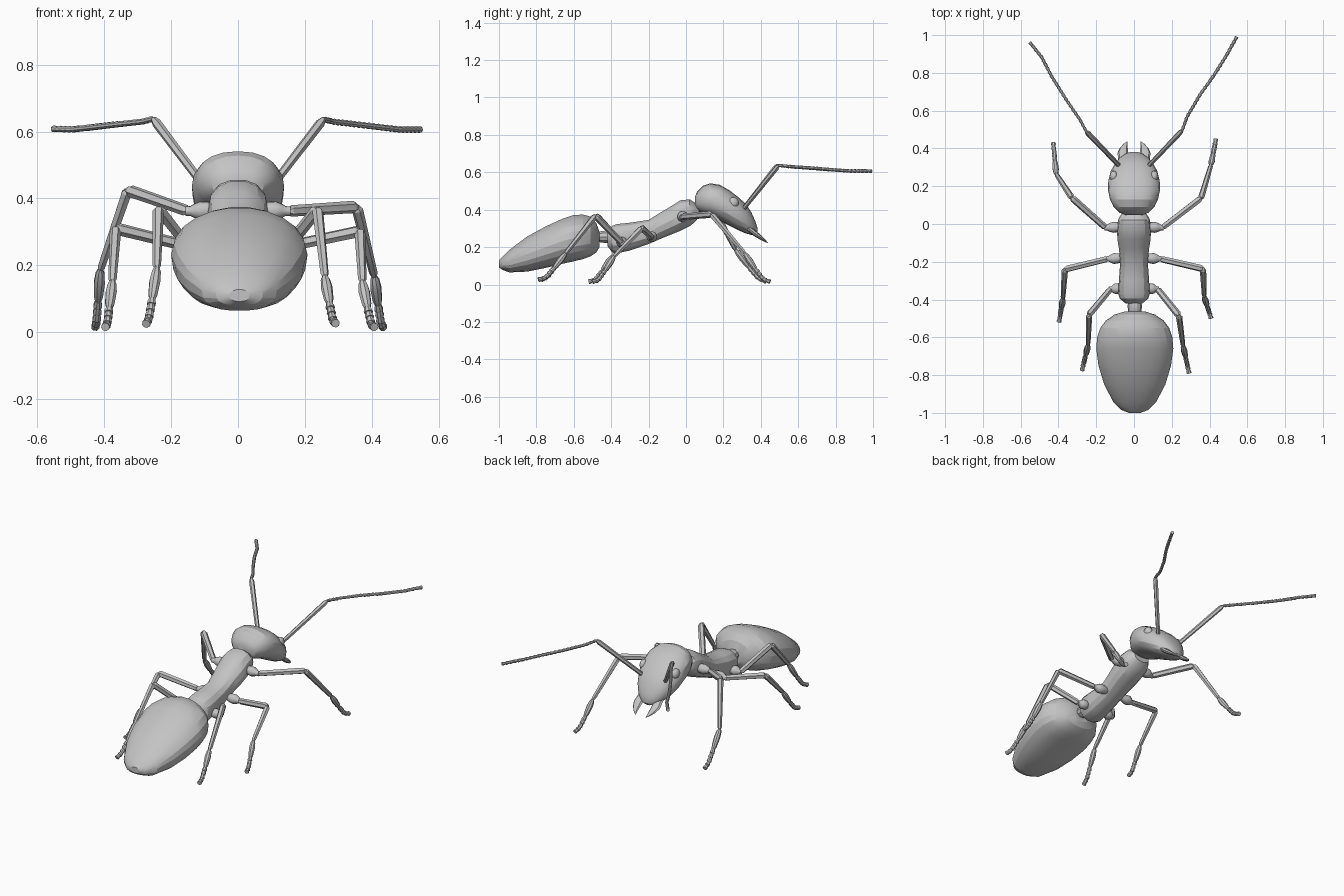
import bpy, bmesh, math
from mathutils import Vector

if "Cube" in bpy.data.objects:
    bpy.data.objects.remove(bpy.data.objects["Cube"])

shell = bpy.data.materials.new("shell_grey")
shell.diffuse_color = (0.55, 0.55, 0.55, 1)
shell.use_nodes = True
shell.node_tree.nodes["Principled BSDF"].inputs["Base Color"].default_value = shell.diffuse_color


def finish(bm, name, angle=25):
    """Turn a bmesh into a named, shaded object."""
    bmesh.ops.recalc_face_normals(bm, faces=bm.faces)
    me = bpy.data.meshes.new(name)
    bm.to_mesh(me)
    bm.free()
    me.materials.append(shell)
    ob = bpy.data.objects.new(name, me)
    bpy.context.collection.objects.link(ob)
    bpy.ops.object.select_all(action='DESELECT')
    ob.select_set(True)
    bpy.context.view_layer.objects.active = ob
    bpy.ops.object.shade_smooth_by_angle(angle=math.radians(angle))
    return ob


def skin(name, rings, angle=25):
    """Bridge a list of point rings and cap both ends."""
    bm = bmesh.new()
    rows = [[bm.verts.new(p) for p in r] for r in rings]
    n = len(rows[0])
    for a, b in zip(rows, rows[1:]):
        for i in range(n):
            j = (i + 1) % n
            bm.faces.new((a[i], a[j], b[j], b[i]))
    bm.faces.new(rows[0])
    bm.faces.new(rows[-1])
    return finish(bm, name, angle)


def power(v, e):
    return math.copysign(abs(v) ** e, v)


def body(name, stations, x0=0.0, sides=20, angle=25, top=1.0, low=1.0):
    """Loft upright sections (y, bottom, top, half width); exponents below 1 square them off."""
    rings = []
    for y, lo, hi, w in stations:
        ring = []
        for i in range(sides):
            t = 2 * math.pi * i / sides
            e = top if math.sin(t) > 0 else low
            ring.append((x0 + w * power(math.cos(t), e), y,
                         (lo + hi) / 2 + (hi - lo) / 2 * power(math.sin(t), e)))
        rings.append(ring)
    return skin(name, rings, angle)


def tube(name, pts, radii, sides=8, ridge=1.0, angle=25):
    """Sweep a round or ridged section along a path."""
    pts = [Vector(p) for p in pts]
    u = Vector((0.31, 0.2, 0.93))
    rings = []
    for k, (p, r) in enumerate(zip(pts, radii)):
        t = (pts[min(k + 1, len(pts) - 1)] - pts[max(k - 1, 0)]).normalized()
        u = (u - t * u.dot(t)).normalized()
        v = t.cross(u)
        ring = []
        for i in range(sides):
            a = 2 * math.pi * i / sides
            rr = r * (ridge if i % 2 else 1)
            ring.append(p + (u * math.cos(a) + v * math.sin(a)) * rr)
        rings.append(ring)
    return skin(name, rings, angle)


def along(pts, s):
    """Point at fraction s of a polyline."""
    pts = [Vector(p) for p in pts]
    lens = [(b - a).length for a, b in zip(pts, pts[1:])]
    d = s * sum(lens)
    for a, b, l in zip(pts, pts[1:], lens):
        if d <= l:
            return a.lerp(b, d / l)
        d -= l
    return pts[-1]


def beads(name, pts, count, r0, r1, pinch=0.7):
    """Chain of short flared segments."""
    path, radii = [], []
    for i in range(count):
        r = r0 + (r1 - r0) * i / max(count - 1, 1)
        for f, k in ((0.0, pinch), (0.75, 1.0), (0.97, 0.95)):
            path.append(along(pts, (i + f) / count))
            radii.append(r * k)
    return tube(name, path, radii, sides=8)


def limb(name, a, b, r0, r1):
    """Ridged leg segment with rounded-off ends."""
    a, b = Vector(a), Vector(b)
    tube(name, [a.lerp(b, f) for f in (0, 0.04, 0.5, 0.95, 1)],
         [r0 * 0.6, r0, (r0 + r1) / 2, r1, r1 * 0.6], sides=12, ridge=0.82)


def ball(name, centre, size):
    bm = bmesh.new()
    bmesh.ops.create_uvsphere(bm, u_segments=12, v_segments=8, radius=1)
    for v in bm.verts:
        v.co = Vector(centre) + Vector([c * s for c, s in zip(v.co, size)])
    return finish(bm, name, 40)


# Abdomen, waist, thorax and head
body("abdomen", [(-1.0, .092, .128, .03), (-.985, .08, .145, .07), (-.945, .064, .185, .112),
                 (-.85, .068, .257, .162), (-.75, .088, .312, .192), (-.66, .11, .353, .204),
                 (-.6, .123, .373, .199), (-.55, .135, .375, .182), (-.51, .15, .364, .152),
                 (-.48, .17, .33, .108), (-.462, .2, .28, .05)], x0=.004, sides=22, angle=18,
     low=.8)
body("waist", [(-.49, .235, .27, .025), (-.465, .225, .285, .036), (-.43, .22, .29, .038),
               (-.39, .22, .28, .03)], x0=.004, sides=10)
body("thorax", [(-.42, .205, .285, .045), (-.395, .17, .315, .075), (-.37, .165, .325, .084),
                (-.3, .18, .332, .08), (-.2, .215, .347, .073), (-.13, .245, .39, .08),
                (-.08, .265, .42, .088), (-.03, .285, .452, .09), (.02, .31, .457, .085),
                (.045, .33, .44, .072), (.07, .36, .42, .05)], sides=14, top=.9, low=.9)
body("head", [(.048, .42, .47, .045), (.06, .395, .497, .078), (.09, .378, .528, .108),
              (.13, .367, .541, .127), (.18, .342, .533, .138), (.23, .315, .505, .136),
              (.28, .29, .467, .123), (.32, .273, .43, .102), (.35, .265, .385, .077),
              (.372, .266, .335, .045), (.381, .278, .308, .02)], sides=20, top=.9, low=.85)

for s, side in ((1, "right"), (-1, "left")):
    # Eyes
    ball("eye_" + side, (s * .107, .252, .437), (.022, .03, .03))
    # Curved pointed jaws
    outline = [(.058, .32, .31), (.056, .35, .288), (.06, .375, .268), (.055, .40, .25),
               (.046, .422, .234), (.035, .437, .222)]
    rings = []
    for (x, y, z), w in zip(outline, (.024, .028, .028, .022, .012, .002)):
        rings.append([(s * (x + w * math.cos(t)), y + .35 * w * math.sin(t), z + .35 * w * math.sin(t))
                      for t in (math.pi * i / 4 for i in range(8))])
    skin("jaw_" + side, rings)

# Antennae: long base segment, then a beaded whip
antennae = {
    "right": [(.07, .3, .395), (.255, .495, .637), (.282, .57, .63), (.35, .685, .622),
              (.425, .79, .613), (.485, .885, .606), (.545, .992, .606)],
    "left": [(-.07, .3, .395), (-.253, .49, .638), (-.285, .55, .63), (-.36, .66, .622),
             (-.435, .78, .613), (-.49, .885, .607), (-.553, .963, .608)],
}
for side, p in antennae.items():
    limb("antenna_base_" + side, p[0], p[1], .012, .0145)
    beads("antenna_whip_" + side, p[1:], 24, .0095, .0105)

# Legs: hip, knee, ankle, foot tip
legs = {
    "front_right": [(.15, -.02, .362), (.355, .137, .375), (.408, .315, .165), (.434, .45, .015)],
    "front_left": [(-.15, -.02, .362), (-.33, .14, .425), (-.412, .265, .185), (-.427, .43, .015)],
    "middle_right": [(.14, -.185, .255), (.365, -.237, .302), (.372, -.385, .15), (.408, -.5, .015)],
    "middle_left": [(-.14, -.185, .255), (-.366, -.24, .31), (-.376, -.395, .15), (-.397, -.52, .015)],
    "hind_right": [(.125, -.345, .225), (.238, -.485, .368), (.26, -.645, .165), (.292, -.79, .026)],
    "hind_left": [(-.125, -.345, .225), (-.238, -.48, .37), (-.243, -.64, .19), (-.275, -.775, .024)],
}
for name, (hip, knee, ankle, tip) in legs.items():
    hip, knee, ankle, tip = map(Vector, (hip, knee, ankle, tip))
    s = 1 if hip.x > 0 else -1
    # Hip joint bulging out from the thorax
    root = Vector((s * .055, hip.y + .005, hip.z + .003))
    tube("hip_" + name, [root.lerp(hip, f) for f in (0, .3, .6, .8, .92, 1.08)],
         [.018, .026, .029, .022, .015, .014], sides=10, angle=40)
    limb("thigh_" + name, hip, knee, .017, .0185)
    limb("shin_" + name, knee, ankle, .017, .0125)
    # Foot: swollen upper part, then small beads bending flat at the ground
    mid = ankle.lerp(tip, .42)
    mid.z -= .02
    tube("ankle_" + name, [ankle.lerp(mid, f) for f in (-.05, .1, .4, .85, 1.0)],
         [.007, .014, .0175, .0145, .01], sides=8)
    bend = mid.lerp(tip, .55)
    bend.z -= .018
    beads("toes_" + name, [mid, bend, tip], 5, .014, .0135)
